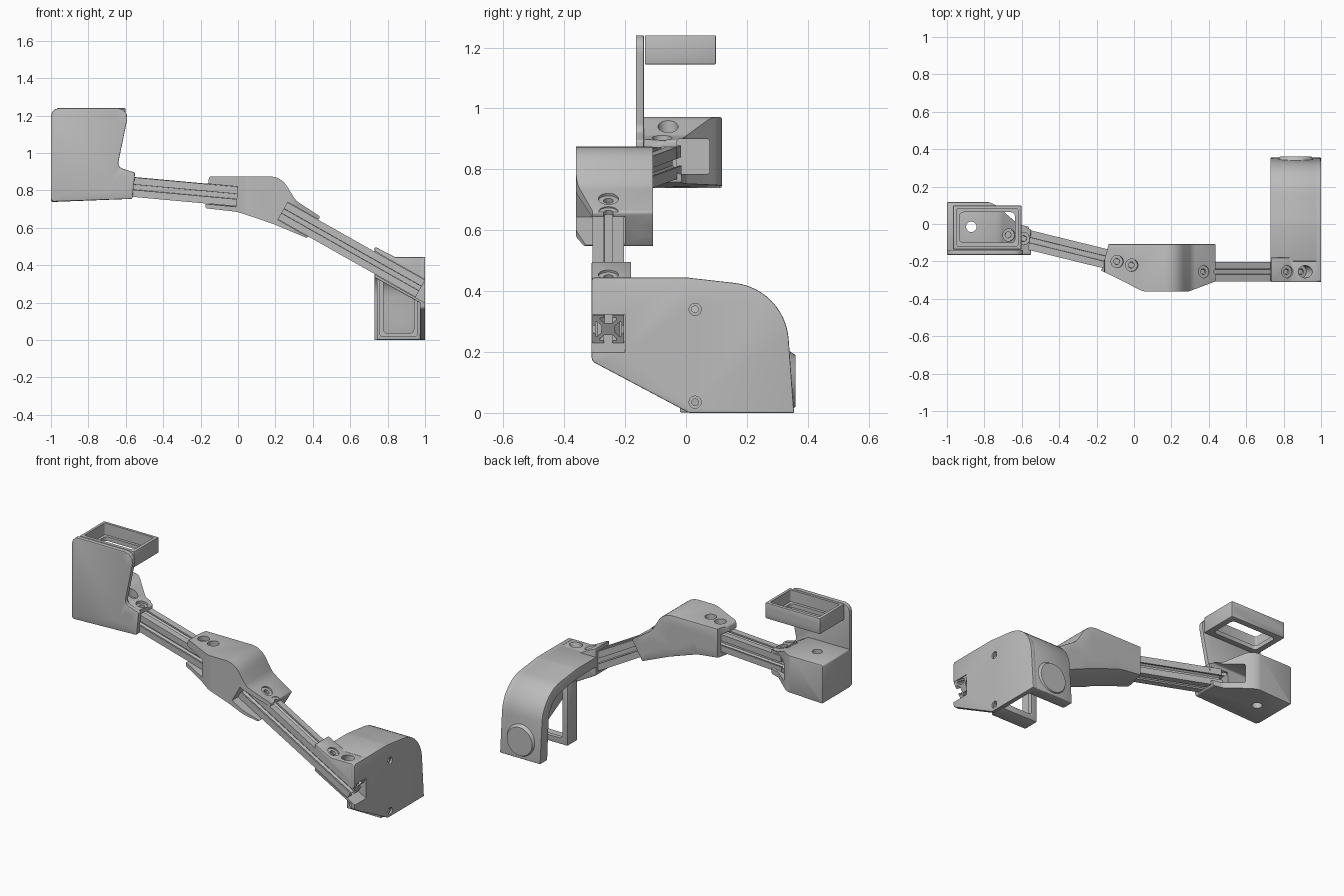
import bpy, bmesh, math
from mathutils import Vector, Matrix

if "Cube" in bpy.data.objects:
    bpy.data.objects.remove(bpy.data.objects["Cube"])

grey = bpy.data.materials.new("plain grey")
grey.use_nodes = True
grey.diffuse_color = (0.5, 0.5, 0.5, 1)
grey.node_tree.nodes["Principled BSDF"].inputs["Base Color"].default_value = (0.5, 0.5, 0.5, 1)


def rounded(pts):
    """Round the corners of an outline; each point is (u, v[, radius])."""
    out = []
    for i, p in enumerate(pts):
        c = Vector(p[:2])
        if len(p) < 3:
            out.append(c)
            continue
        a = (Vector(pts[i - 1][:2]) - c).normalized()
        b = (Vector(pts[(i + 1) % len(pts)][:2]) - c).normalized()
        half = a.angle(b) / 2
        t = p[2] / math.tan(half)
        n = max(3, int(p[2] * 60))
        for k in range(n + 1):
            s = k / n
            # Circular arc swept between the two tangent points
            centre = c + (a + b).normalized() * p[2] / math.sin(half)
            r0, r1 = c + a * t - centre, c + b * t - centre
            ang = r0.angle(r1)
            out.append(centre + (r0 * math.sin((1 - s) * ang) + r1 * math.sin(s * ang)) / math.sin(ang))
    return out


def finish(name, bm):
    bmesh.ops.recalc_face_normals(bm, faces=bm.faces)
    me = bpy.data.meshes.new(name)
    bm.to_mesh(me)
    bm.free()
    me.materials.append(grey)
    ob = bpy.data.objects.new(name, me)
    bpy.context.collection.objects.link(ob)
    return ob


def apply(ob):
    bpy.context.view_layer.update()
    ev = ob.evaluated_get(bpy.context.evaluated_depsgraph_get())
    me = bpy.data.meshes.new_from_object(ev)
    ob.modifiers.clear()
    ob.data = me


def prism(name, axis, lo, hi, pts, frame=None, bevel=0):
    """Extrude an outline along an axis, optionally in a local frame."""
    place = {"x": lambda u, v, t: (t, u, v), "y": lambda u, v, t: (u, t, v), "z": lambda u, v, t: (u, v, t)}[axis]
    bm = bmesh.new()
    ring = rounded(pts)
    a, b = ([bm.verts.new(place(p.x, p.y, t)) for p in ring] for t in (lo, hi))
    bm.faces.new(a)
    bm.faces.new(b)
    for i in range(len(ring)):
        bm.faces.new((a[i - 1], a[i], b[i], b[i - 1]))
    if frame:
        bm.transform(frame)
    ob = finish(name, bm)
    if bevel:
        m = ob.modifiers.new("edge", "BEVEL")
        m.width, m.segments, m.angle_limit = bevel, 2, math.radians(50)
        apply(ob)
    return ob


def rect(u0, v0, u1, v1, r=None):
    e = (r,) if r else ()
    return [(u0, v0) + e, (u1, v0) + e, (u1, v1) + e, (u0, v1) + e]


def rod(p, q, r, r2=None, name="drill"):
    p, q = Vector(p), Vector(q)
    bm = bmesh.new()
    bmesh.ops.create_cone(bm, cap_ends=True, segments=32, radius1=r, radius2=r2 or r, depth=(q - p).length)
    bm.transform(Matrix.Translation((p + q) / 2) @ (q - p).to_track_quat("Z", "Y").to_matrix().to_4x4())
    return finish(name, bm)


def cut(ob, *tools, op="DIFFERENCE"):
    for t in tools:
        m = ob.modifiers.new("cut", "BOOLEAN")
        m.operation, m.solver, m.object = op, "EXACT", t
        apply(ob)
        bpy.data.objects.remove(t)


def beam_frame(p, q):
    p, q = Vector(p), Vector(q)
    x = (q - p).normalized()
    y = Vector((0, 0, 1)).cross(x).normalized()
    rot = Matrix((x, y, x.cross(y))).transposed().to_4x4()
    return Matrix.Translation(p) @ rot, (q - p).length


def bolt(frame, x, side=1, y=0):
    """Counterbored hole pointing into a beam from above or below."""
    at = lambda z: frame @ Vector((x, y, z * side))
    return [rod(at(0.07), at(0.2), 0.033), rod(at(0.045), at(0.2), 0.016)]


# Slotted beams
upper, upper_len = beam_frame((-0.64, -0.066, 0.826), (0.02, -0.228, 0.766))
lower, lower_len = beam_frame((0.24, -0.255, 0.69), (0.975, -0.255, 0.275))
h = 0.052
slot = [(h, h), (0.014, h), (0.014, 0.043), (0.027, 0.043), (0.027, 0.036), (0.013, 0.022)]
side = slot + [(-u, v) for u, v in reversed(slot[1:])]
section = []
for k in range(4):
    c, s = (1, 0, -1, 0)[k], (0, 1, 0, -1)[k]
    section += [(u * c - v * s, u * s + v * c) for u, v in side]
prism("upper_beam", "x", 0, upper_len, section, upper)
prism("lower_beam", "x", 0, lower_len, section, lower)


def pocket(frame, x0, x1, front):
    return prism("pocket", "x", x0, x1, rect(-front, -0.054, 0.054, 0.054), frame)


# Middle elbow joint
joint = prism("elbow_joint", "y", -0.4, -0.108, [
    (-0.175, 0.705, 0.01), (0.0, 0.685, 0.3), (0.19, 0.62, 0.2), (0.37, 0.545, 0.01), (0.44, 0.66, 0.01),
    (0.31, 0.745, 0.1), (0.23, 0.875, 0.11), (-0.155, 0.875, 0.015)], bevel=0.004)
cut(joint, prism("plan", "z", 0.4, 1, [
    (-0.175, -0.25), (-0.13, -0.09), (0.44, -0.09), (0.44, -0.305),
    (0.29, -0.362, 0.1), (0.05, -0.362, 0.1), (-0.1, -0.285)]), op="INTERSECT")
cut(joint, pocket(upper, 0.3, upper_len, 0.3), pocket(lower, 0, 0.5, 0.3))
cut(joint, rod((0.14, -0.5, 0.755), (0.14, 0, 0.755), 0.028), rod((0.14, -0.122, 0.755), (0.14, 0, 0.755), 0.068))
for x, z in ((-0.09, 0.777), (-0.008, 0.768), (0.3, 0.656), (0.38, 0.611)):
    cut(joint, rod((x, -0.15, z), (x, 0, z), 0.034))
for frame, x in ((upper, 0.56), (upper, 0.64), (lower, 0.11), (lower, 0.19)):
    cut(joint, *bolt(frame, x))

# Upper bracket: upright plate and hollow block
plate = prism("upper_plate", "y", -0.165, -0.138, [
    (-1, 0.74, 0.015), (-0.565, 0.755, 0.01), (-0.55, 0.895, 0.01), (-0.645, 0.925, 0.03),
    (-0.58, 1.24, 0.05), (-1, 1.24, 0.045)], bevel=0.004)
block = prism("upper_block", "y", -0.15, 0.118, [
    (-1, 0.738, 0.01), (-0.565, 0.755, 0.01), (-0.55, 0.895, 0.01), (-0.62, 0.91, 0.06),
    (-0.72, 0.972, 0.08), (-1, 0.972, 0.01)], bevel=0.006)
cut(block, prism("plan", "z", 0.6, 1.1, [
    (-1.1, -0.2), (-0.575, -0.2), (-0.545, -0.02, 0.01), (-0.62, 0.0, 0.04),
    (-0.76, 0.12, 0.12), (-1.1, 0.12)]), op="INTERSECT")
cut(block, pocket(upper, -0.05, 0.3, 0.054),
    prism("cavity", "x", -0.93, -0.5, rect(-0.03, 0.785, 0.078, 0.9, 0.01)),
    rod((-0.87, -0.015, 0.5), (-0.87, -0.015, 1.1), 0.028))
for x in (-0.04, 0.045):
    cut(block, *bolt(upper, x), *bolt(upper, x, -1))
for x, z, deep in ((-0.63, 1.195, -0.158), (-0.715, 0.845, -0.125), (-0.63, 0.835, -0.125)):
    cut(plate, rod((x, -0.3, z), (x, deep, z), 0.037))


# Motor frames: a rim with a lipped opening
def motor_frame(name, axis, lo, hi, u0, v0, u1, v1, lip):
    ob = prism(name, axis, lo, hi, rect(u0, v0, u1, v1), bevel=0.003)
    grow = lambda d, r: rect(u0 + d, v0 + d, u1 - d, v1 - d, r)
    cut(ob, prism("recess", axis, lo + max(lip, -0.1), hi + min(lip, 0.1) + 0.0 if lip < 0 else hi + 0.1, grow(0.018, 0.008)))
    cut(ob, prism("opening", axis, lo - 0.1, hi + 0.1, grow(0.035, 0.02)))
    return ob


top_frame = motor_frame("upper_motor_frame", "z", 1.145, 1.24, -0.967, -0.135, -0.602, 0.098, 0.025)
for x in (-0.937, -0.632):
    cut(top_frame, rod((x, 0.06, 1.192), (x, 0.2, 1.192), 0.012))
low_frame = motor_frame("lower_motor_frame", "y", -0.02, 0.075, 0.742, 0.002, 0.975, 0.37, -0.025)

# Lower bracket: side plate, curved shell and beam clamp
arc = [(0.0, 0.445, 0.2), (0.325, 0.408, 0.2), (0.355, 0, 0.004)]
side_plate = prism("lower_side_plate", "x", 0.972, 1.0,
                   [(-0.31, 0.445, 0.012)] + arc + [(0.01, 0), (-0.31, 0.17, 0.02)], bevel=0.006)
shell = prism("curved_shell", "x", 0.73, 0.998,
              [(-0.2, 0.445)] + arc + [(0.285, 0), (0.265, 0.345, 0.14), (0.0, 0.385, 0.2), (-0.2, 0.385)], bevel=0.006)
clamp = prism("beam_clamp", "y", -0.31, -0.18, [
    (0.73, 0.5, 0.006), (0.73, 0.335, 0.01), (0.998, 0.185), (0.998, 0.443, 0.02), (0.84, 0.443, 0.05)], bevel=0.004)
for ob in (side_plate, clamp):
    cut(ob, pocket(lower, 0.3, 1.1, 0.1))
for x in (0.62, 0.71):
    cut(clamp, *bolt(lower, x))
for z in (0.035, 0.34):
    cut(side_plate, rod((0.9, 0.03, z), (1.1, 0.03, z), 0.011), rod((0.988, 0.03, z), (1.1, 0.03, z), 0.02))
boss = rod((0.865, 0.33, 0.105), (0.865, 0.36, 0.105), 0.104, 0.085, "pivot_boss")
for ob in (shell, boss):
    cut(ob, rod((0.865, 0.2, 0.105), (0.865, 0.5, 0.105), 0.028))

# Smooth the curved faces, keep edges sharp
bpy.ops.object.select_all(action="DESELECT")
for ob in bpy.context.collection.objects:
    if ob.type == "MESH":
        ob.select_set(True)
        bpy.context.view_layer.objects.active = ob
bpy.ops.object.shade_smooth_by_angle(angle=math.radians(32))
